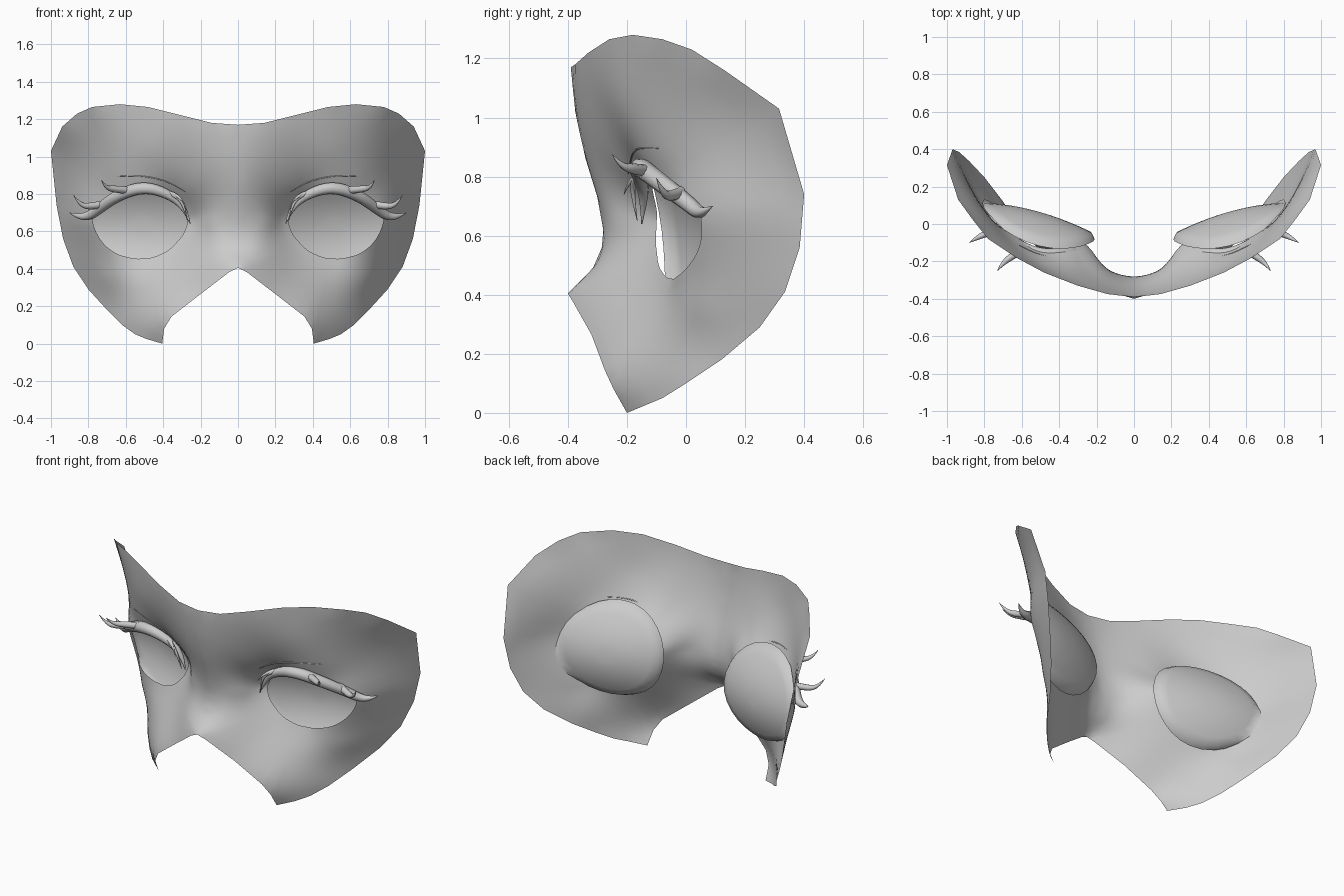
import bpy, math

if "Cube" in bpy.data.objects:
    bpy.data.objects.remove(bpy.data.objects["Cube"])

# Outer edge of the right half, (x, y, z), from the top centre clockwise to the nose tip
OUTLINE = [(0, -.39, 1.17), (.14, -.375, 1.18), (.3, -.33, 1.22), (.48, -.26, 1.265), (.63, -.18, 1.28),
           (.78, -.08, 1.265), (.86, .02, 1.23), (.94, .13, 1.16), (1, .315, 1.03), (.97, .40, .74),
           (.935, .385, .56), (.88, .335, .41), (.80, .25, .29), (.70, .12, .18), (.62, 0, .10),
           (.55, -.08, .05), (.49, -.14, .025), (.405, -.20, .0), (.395, -.245, .08),
           (.355, -.275, .145), (.2, -.32, .265), (.05, -.385, .38), (0, -.40, .405)]
# Centre line from the nose tip back up to the top
CENTRE = [(0, -.315, .49), (0, -.285, .56), (0, -.28, .62), (0, -.30, .73), (0, -.34, .86), (0, -.375, 1.02)]
# Depth guides: nose side, eye rim, brow, cheek
GUIDES = [(.1, -.262, .65), (.15, -.235, .65), (.2, -.18, .65), (.23, -.135, .66), (.15, -.29, .45),
          (.27, -.1, .65), (.36, -.11, .77), (.5, -.13, .82), (.65, -.055, .78), (.78, .05, .665),
          (.7, .02, .52), (.51, -.05, .455), (.36, -.09, .52),
          (.28, -.2, .82), (.5, -.17, .91), (.66, -.08, .885), (.3, -.28, 1.0), (.5, -.22, 1.05),
          (.7, -.085, 1.05), (.85, .14, .9), (.87, .19, .7), (.5, -.12, .25), (.7, .06, .35), (.3, -.19, .4)]
# Eye opening in front view (x, z)
HOLE = [(.78, .665), (.75, .58), (.68, .5), (.59, .463), (.51, .455), (.42, .475), (.33, .54), (.285, .6),
        (.27, .65), (.3, .72), (.36, .78), (.45, .815), (.55, .81), (.64, .775), (.72, .72)]
CX, CZ = .52, .635


def kernel(ax, az, bx, bz):
    def phi(dx, dz):
        d = dx * dx + dz * dz
        return d * math.log(d) if d > 1e-12 else 0
    return phi(ax - bx, az - bz) + phi(ax + bx, az - bz)


def solve(a):
    n = len(a)
    for i in range(n):
        p = max(range(i, n), key=lambda r: abs(a[r][i]))
        a[i], a[p] = a[p], a[i]
        for r in range(n):
            if r != i and a[r][i]:
                f = a[r][i] / a[i][i]
                a[r] = [u - f * v for u, v in zip(a[r], a[i])]
    return [a[i][n] / a[i][i] for i in range(n)]


# Smooth symmetric depth surface y(x, z) through all guide points
PTS = OUTLINE + CENTRE + GUIDES
rows = [[kernel(x, z, q[0], q[2]) for q in PTS] + [1, z, y] for x, y, z in PTS]
rows += [[1] * len(PTS) + [0, 0, 0], [q[2] for q in PTS] + [0, 0, 0]]
W = solve(rows)


def depth(x, z):
    return sum(w * kernel(x, z, q[0], q[2]) for w, q in zip(W, PTS)) + W[-2] + W[-1] * z


polar = sorted((math.atan2(z - CZ, x - CX), math.hypot(x - CX, z - CZ)) for x, z in HOLE)
polar = [(polar[-1][0] - math.tau, polar[-1][1])] + polar + [(polar[0][0] + math.tau, polar[0][1])]


def hole_point(x, z):
    a = math.atan2(z - CZ, x - CX)
    for (a0, r0), (a1, r1) in zip(polar, polar[1:]):
        if a0 <= a <= a1:
            r = r0 + (r1 - r0) * (a - a0) / (a1 - a0)
            return CX + r * math.cos(a), CZ + r * math.sin(a)


def mesh_object(name, verts, faces, merge):
    me = bpy.data.meshes.new(name)
    me.from_pydata(verts, [], faces)
    me.polygons.foreach_set("use_smooth", [True] * len(faces))
    ob = bpy.data.objects.new(name, me)
    bpy.context.collection.objects.link(ob)
    m = ob.modifiers.new("mirror", 'MIRROR')
    m.use_mirror_merge = merge
    m.merge_threshold = .0005
    return ob


def ring_faces(rings, n):
    return [(k * n + i, k * n + (i + 1) % n, (k + 1) * n + (i + 1) % n, (k + 1) * n + i)
            for k in range(rings - 1) for i in range(n)]


# Mask sheet: rings from the eye opening out to the edge
loop = OUTLINE + CENTRE
edge = []
for a, b in zip(loop, loop[1:] + loop[:1]):
    edge += [tuple(u + (v - u) * k / 3 for u, v in zip(a, b)) for k in range(3)]
RINGS = 12
verts = []
for k in range(RINGS):
    t = k / (RINGS - 1)
    for ex, ey, ez in edge:
        hx, hz = hole_point(ex, ez)
        x, z = hx + (ex - hx) * t, hz + (ez - hz) * t
        verts.append((x, ey if k == RINGS - 1 else depth(x, z), z))
mesh_object("mask", verts, ring_faces(RINGS, len(edge)), True)

# Hollow eye plates behind the openings, bulging backwards, with a rim turned to the mask
N, ER = 28, 7
verts = []
for k in range(ER + 1):
    r = 1 if k == ER else .15 + .8 * k / (ER - 1)
    for i in range(N):
        a = math.tau * i / N
        x = .51 + .3 * r * math.cos(a)
        dz = .275 * r * math.sin(a) + .01 * r * math.cos(a)
        y = .015 + .28 * (x - .51) - .15 * dz - 1.0 * dz * dz
        y += .035 * (1 - r * r) + (-.015 if k == ER else .012)
        verts.append((x, max(y, depth(x, .63 + dz) + .01), .63 + dz))
mesh_object("eye", verts, ring_faces(ER + 1, N) + [tuple(range(N))[::-1]], False)


# Tapered strands, (x, y, z, radius), made for both sides
def strand(name, pts):
    for side, s in (("right", 1), ("left", -1)):
        cu = bpy.data.curves.new(name, 'CURVE')
        cu.dimensions = '3D'
        cu.bevel_depth = 1
        cu.bevel_resolution = 2
        cu.use_fill_caps = True
        sp = cu.splines.new('NURBS')
        sp.points.add(len(pts) - 1)
        for p, (x, y, z, r) in zip(sp.points, pts):
            p.co = (s * x, y, z, 1)
            p.radius = r
        sp.order_u = 3
        sp.use_endpoint_u = True
        sp.resolution_u = 5
        ob = bpy.data.objects.new(name + "_" + side, cu)
        bpy.context.collection.objects.link(ob)


strand("upper_lash", [(.255, -.15, .64, .002), (.285, -.14, .73, .016), (.38, -.155, .805, .028),
                      (.51, -.165, .84, .034), (.65, -.1, .79, .032), (.75, .0, .715, .028),
                      (.80, .04, .68, .025), (.86, .06, .68, .014), (.90, .09, .70, .001)])
strand("lash_spike_top", [(.58, -.13, .82, .02), (.66, -.175, .825, .02), (.71, -.22, .835, .01), (.73, -.25, .875, .001)])
strand("lash_spike_outer", [(.70, -.01, .75, .02), (.79, -.05, .73, .02), (.85, -.08, .745, .01), (.88, -.1, .795, .001)])
strand("lash_spike_inner", [(.38, -.15, .81, .014), (.325, -.18, .79, .011), (.285, -.18, .73, .007), (.27, -.165, .65, .001)])
strand("lash_spike_small", [(.36, -.15, .80, .014), (.32, -.19, .80, .008), (.28, -.21, .74, .001)])

# Fine lid creases on the brow
strand("lid_crease", [(x, depth(x, z) - .004, z, r) for x, z, r in
                      ((.28, .81, .001), (.35, .855, .003), (.44, .885, .003), (.55, .90, .003), (.65, .895, .001))])
